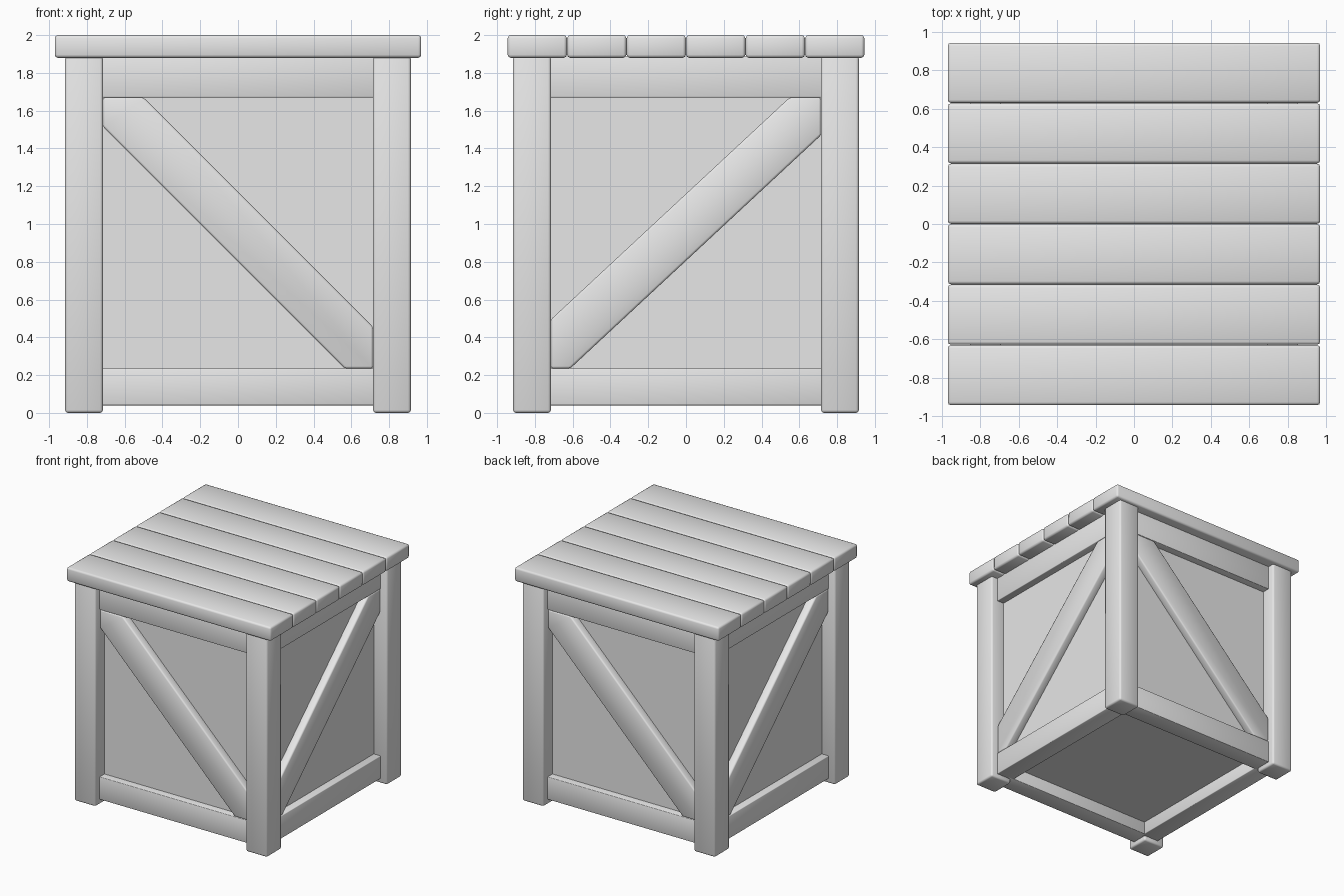
import bpy, bmesh, math
from mathutils import Matrix, Vector

cube = bpy.data.objects.get("Cube")
if cube:
    bpy.data.objects.remove(cube, do_unlink=True)

grey = bpy.data.materials.new("plain grey")
grey.use_nodes = True
grey.diffuse_color = (0.8, 0.8, 0.8, 1)
grey.node_tree.nodes["Principled BSDF"].inputs["Base Color"].default_value = (0.8, 0.8, 0.8, 1)

POST_OUT, POST_IN = 0.915, 0.715      # corner post extents
RAIL_OUT, RAIL_IN = 0.855, 0.695      # rail depth
PANEL = 0.79                          # wall face
LOW, HIGH, TOP = 0.235, 1.67, 1.88    # opening bottom, opening top, lid underside


def finish(bm, name, bevel, turn=0):
    """Round the edges, turn about z and add the object."""
    if bevel:
        bmesh.ops.bevel(bm, geom=bm.edges[:], offset=bevel, segments=2,
                        profile=0.5, affect='EDGES', clamp_overlap=True)
    bmesh.ops.transform(bm, matrix=Matrix.Rotation(turn, 4, 'Z'), verts=bm.verts)
    bmesh.ops.recalc_face_normals(bm, faces=bm.faces)
    mesh = bpy.data.meshes.new(name)
    bm.to_mesh(mesh)
    bm.free()
    mesh.materials.append(grey)
    mesh.shade_smooth()
    mesh.set_sharp_from_angle(angle=math.radians(50))
    obj = bpy.data.objects.new(name, mesh)
    bpy.context.collection.objects.link(obj)


def box(name, lo, hi, bevel=0.015, turn=0):
    lo, hi = Vector(lo), Vector(hi)
    bm = bmesh.new()
    bmesh.ops.create_cube(bm, size=1)
    bmesh.ops.transform(bm, verts=bm.verts, matrix=Matrix.Translation((lo + hi) / 2)
                        @ Matrix.Diagonal((*(hi - lo), 1)))
    finish(bm, name, bevel, turn)


def brace(name, slope, upper, lower, turn):
    """Diagonal board whose ends are cut to the opening of the frame."""
    w = POST_IN
    sign = 1 if slope > 0 else -1
    x_at = lambda z, c: (z - c) / slope
    outline = [(sign * w, HIGH), (x_at(HIGH, upper), HIGH), (-sign * w, upper - sign * slope * w),
               (-sign * w, LOW), (x_at(LOW, lower), LOW), (sign * w, lower + sign * slope * w)]
    bm = bmesh.new()
    face = bm.faces.new([bm.verts.new((x, -RAIL_OUT, z)) for x, z in outline])
    side = bmesh.ops.extrude_face_region(bm, geom=[face])["geom"]
    verts = [v for v in side if isinstance(v, bmesh.types.BMVert)]
    bmesh.ops.translate(bm, verts=verts, vec=(0, PANEL / 10, 0))
    finish(bm, name, 0.012, turn)


# Inner walls and raised floor
box("inner_box", (-PANEL, -PANEL, 0.15), (PANEL, PANEL, TOP), bevel=0)

# Corner posts
for i in range(4):
    box(f"corner_post_{i + 1}", (POST_IN, POST_IN, 0), (POST_OUT, POST_OUT, TOP + 0.01),
        turn=i * math.pi / 2)

# Rails and brace on each side
for i, side in enumerate(("front", "right", "back", "left")):
    turn = i * math.pi / 2
    reach = POST_IN + 0.03
    box(f"{side}_bottom_rail", (-reach, -RAIL_OUT, 0.04), (reach, -RAIL_IN, LOW), 0.005, turn)
    box(f"{side}_top_rail", (-reach, -RAIL_OUT, HIGH), (reach, -RAIL_IN, TOP + 0.01), 0.005, turn)
    if i % 2 == 0:
        brace(f"{side}_brace", -1.0, 1.17, 0.80, turn)
    else:
        brace(f"{side}_brace", 0.93, 1.16, 0.805, turn)

# Lid planks
PLANKS, DEPTH = 6, 1.89
pitch = DEPTH / PLANKS
for i in range(PLANKS):
    y = -DEPTH / 2 + i * pitch
    box(f"lid_plank_{i + 1}", (-0.97, y + 0.001, TOP), (0.97, y + pitch - 0.001, 2.0), 0.016)
